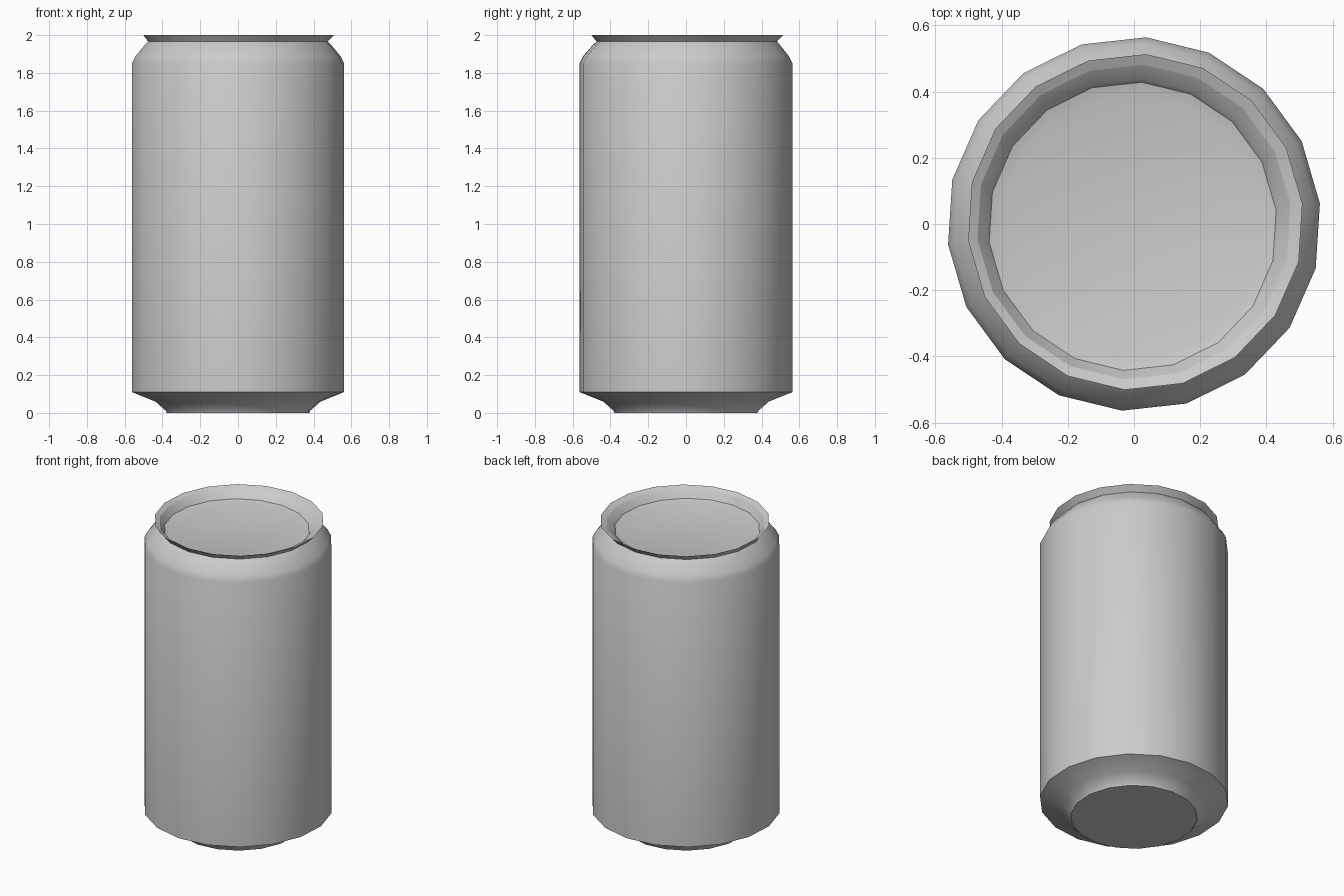
import bpy
import bmesh
import math

SIDES = 18
PHASE = math.radians(6.3)

cube = bpy.data.objects.get("Cube")
if cube:
    bpy.data.objects.remove(cube, do_unlink=True)

metal = bpy.data.materials.new("plain_grey_metal")
metal.use_nodes = True
grey = (0.6, 0.6, 0.6, 1.0)
metal.diffuse_color = grey
metal.node_tree.nodes["Principled BSDF"].inputs["Base Color"].default_value = grey


def lathe(name, profile, cap_start=False, cap_end=False):
    """Turn a profile of (radius, height, x shift, y shift) rings into an object."""
    bm = bmesh.new()
    rings = []
    for r, z, dx, dy in profile:
        ring = []
        for k in range(SIDES):
            a = PHASE + k * math.tau / SIDES
            ring.append(bm.verts.new((dx + r * math.cos(a), dy + r * math.sin(a), z)))
        rings.append(ring)
    for low, high in zip(rings, rings[1:]):
        for k in range(SIDES):
            n = (k + 1) % SIDES
            bm.faces.new((low[k], low[n], high[n], high[k]))
    if cap_start:
        bm.faces.new(rings[0][::-1])
    if cap_end:
        bm.faces.new(rings[-1])
    mesh = bpy.data.meshes.new(name)
    bm.to_mesh(mesh)
    bm.free()
    mesh.materials.append(metal)
    obj = bpy.data.objects.new(name, mesh)
    bpy.context.collection.objects.link(obj)
    bpy.ops.object.select_all(action='DESELECT')
    obj.select_set(True)
    bpy.context.view_layer.objects.active = obj
    bpy.ops.object.shade_smooth_by_angle(angle=math.radians(30))
    return obj


# Rings shared between neighbouring parts
body_foot = (0.565, 0.11, 0, 0)
neck = (0.478, 0.965 + 1, 0, 0.004)
rim_inner = (0.476, 1.985, 0, 0.006)

# Tapered base with its flat underside
lathe("base", [(0.38, 0.0, 0, 0), (0.385, 0.012, 0, 0),
               (0.44, 0.06, 0, 0), body_foot], cap_start=True)

# Straight wall and rounded shoulder
lathe("body", [body_foot, (0.565, 1.85, 0, 0), (0.547, 1.887, 0, 0),
               (0.495, 1.95, 0, 0.002), neck])

# Flared lip
lathe("rim", [neck, (0.508, 2.0, 0.004, 0.006), rim_inner])

# Recessed lid
lathe("lid", [rim_inner, (0.446, 1.955, -0.004, -0.006),
              (0.436, 1.94, -0.004, -0.007),
              (0.398, 1.93, -0.002, -0.01)], cap_end=True)
